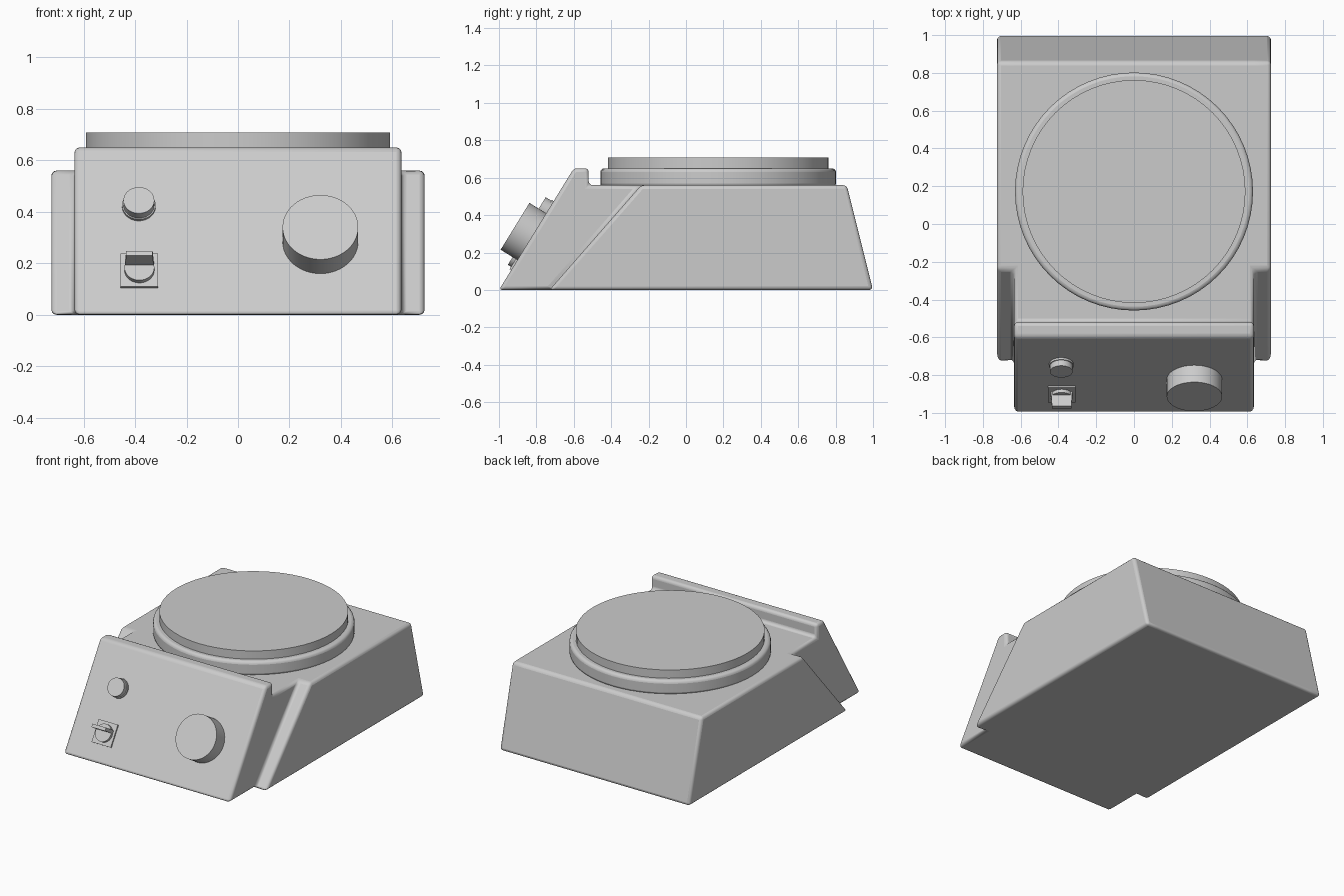
import bpy, bmesh, math
from mathutils import Matrix, Vector

if "Cube" in bpy.data.objects:
    bpy.data.objects.remove(bpy.data.objects["Cube"])

# Slope of the front control panel
UP = Vector((0, 0.4, 0.65)).normalized()
NORMAL = Vector((1, 0, 0)).cross(UP)


def on_panel(x, z):
    """Matrix at a point on the panel: local y up the slope, local z outward."""
    m = Matrix((Vector((1, 0, 0)), UP, NORMAL)).transposed().to_4x4()
    m.translation = (x, -1 + 0.4 * z / 0.65, z)
    return m


def finish(name, bm, matrix=Matrix(), bevel=0.0, segments=3):
    bmesh.ops.recalc_face_normals(bm, faces=bm.faces)
    mesh = bpy.data.meshes.new(name)
    bm.to_mesh(mesh)
    bm.free()
    ob = bpy.data.objects.new(name, mesh)
    bpy.context.collection.objects.link(ob)
    ob.matrix_world = matrix
    if bevel:
        mod = ob.modifiers.new("Bevel", 'BEVEL')
        mod.width, mod.segments = bevel, segments
        mod.limit_method, mod.angle_limit = 'ANGLE', math.radians(30)
    bpy.ops.object.select_all(action='DESELECT')
    ob.select_set(True)
    bpy.context.view_layer.objects.active = ob
    bpy.ops.object.shade_smooth_by_angle(angle=math.radians(35))
    return ob


def disc(name, r1, r2, z0, z1, matrix, bevel=0.0, sides=48):
    bm = bmesh.new()
    bmesh.ops.create_cone(bm, cap_ends=True, segments=sides, radius1=r1, radius2=r2,
                          depth=z1 - z0, matrix=Matrix.Translation((0, 0, (z0 + z1) / 2)))
    return finish(name, bm, matrix, bevel)


def block(name, size, centre, matrix, taper=1.0):
    bm = bmesh.new()
    bmesh.ops.create_cube(bm, size=1)
    for v in bm.verts:
        k = taper if v.co.z > 0 else 1.0
        v.co = Vector((v.co.x * size[0] * k, v.co.y * size[1], v.co.z * size[2])) + Vector(centre)
    return finish(name, bm, matrix)


# Housing: wide rear body joined to the narrower sloped panel
bm = bmesh.new()
IN, OUT = 0.635, 0.725
body = [(-0.73, 0), (-0.24, 0.56), (0.86, 0.56), (1, 0)]
nose = [(-1, 0), (-0.6, 0.65), (-0.52, 0.65), (-0.52, 0.56)]
core = nose + body[1:] + [body[0]]
cache = {}


def vert(x, p):
    key = (x, p)
    if key not in cache:
        cache[key] = bm.verts.new((x, *p))
    return cache[key]


def strip(xa, xb, points):
    for p, q in zip(points, points[1:]):
        bm.faces.new([vert(xa, p), vert(xa, q), vert(xb, q), vert(xb, p)])


strip(-IN, IN, core + core[:1])
for s in (-1, 1):
    strip(s * IN, s * OUT, body + body[:1])
    bm.faces.new([vert(s * OUT, p) for p in body])
    bm.faces.new([vert(s * IN, p) for p in nose + [body[1], body[0]]])
finish("housing", bm, bevel=0.02)

# Hot plate and its rim
top = Matrix.Translation((0, 0.172, 0))
disc("plate_rim", 0.63, 0.63, 0.55, 0.65, top, bevel=0.02, sides=64)
disc("hot_plate", 0.59, 0.59, 0.64, 0.707, top, sides=64)

# Control dial
disc("control_dial", 0.147, 0.147, -0.01, 0.105, on_panel(0.32, 0.285))

# Indicator lamp
lamp = on_panel(-0.385, 0.42)
disc("lamp_collar", 0.065, 0.065, -0.01, 0.012, lamp)
disc("lamp", 0.06, 0.06, 0.0, 0.047, lamp)

# Power switch: backing plate, round base and grip bar
switch = on_panel(-0.383, 0.168)
block("switch_plate", (0.146, 0.15, 0.02), (0, 0, 0), switch)
disc("switch_base", 0.058, 0.058, 0.0, 0.03, switch)
block("switch_grip", (0.114, 0.022, 0.1), (0, 0.022, 0.05), switch, taper=0.9)
